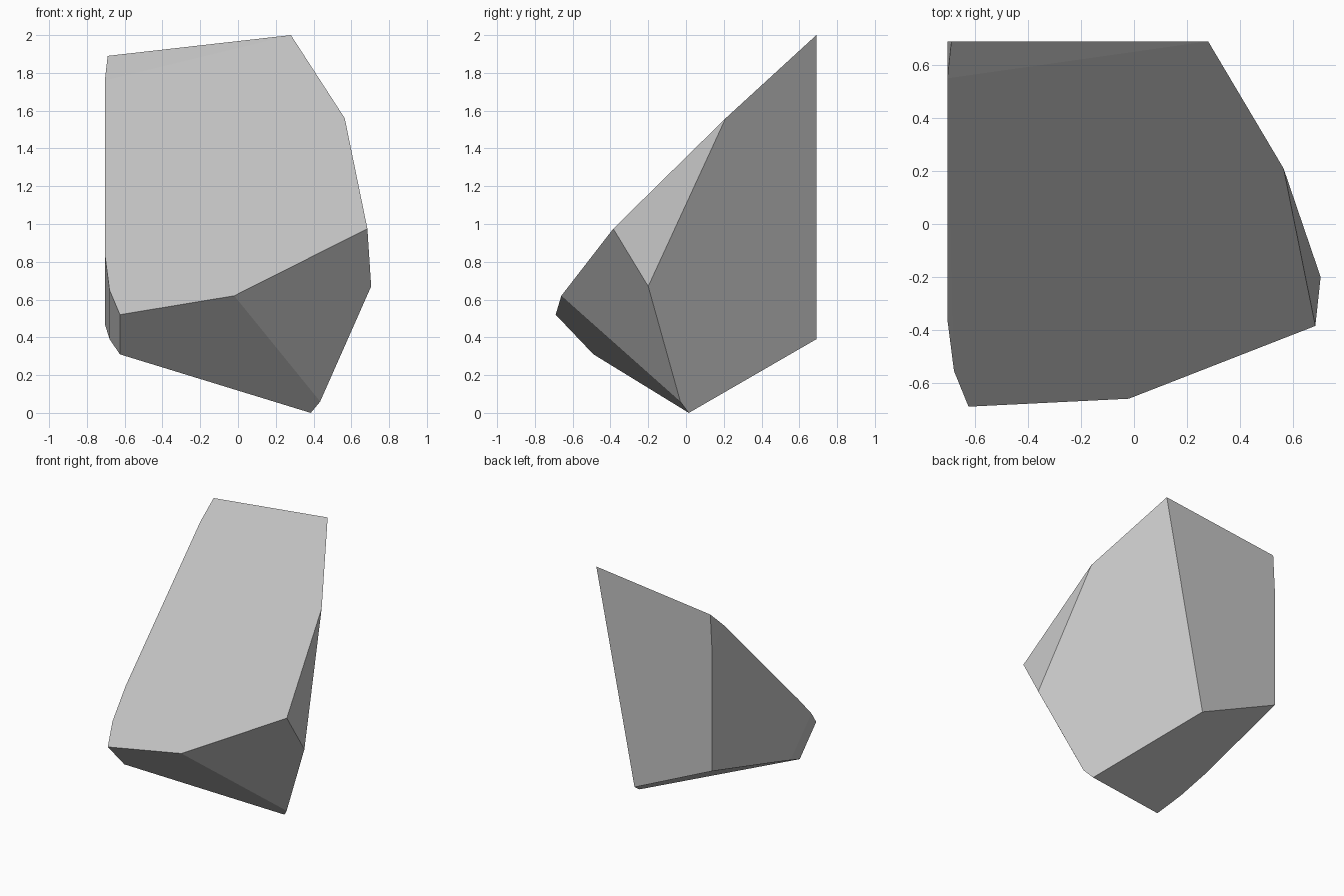
import bpy, bmesh, math

if "Cube" in bpy.data.objects:
    bpy.data.objects.remove(bpy.data.objects["Cube"])

stone = bpy.data.materials.new("stone_grey")
stone.diffuse_color = (0.55, 0.55, 0.55, 1)
stone.use_nodes = True
stone.node_tree.nodes["Principled BSDF"].inputs["Base Color"].default_value = stone.diffuse_color

# Corners of the faceted boulder
sloped_top = [(-0.69, 0.69, 1.89), (0.28, 0.69, 2.0), (0.565, 0.21, 1.56),
              (0.685, -0.385, 0.975), (-0.02, -0.66, 0.62), (-0.625, -0.69, 0.52),
              (-0.68, -0.555, 0.65), (-0.705, -0.36, 0.84), (-0.705, 0.55, 1.76)]
right_side = [(0.705, -0.20, 0.67), (0.435, -0.03, 0.06)]
underside = [(0.385, 0.015, 0.0), (-0.045, 0.69, 0.39), (-0.705, 0.69, 0.69),
             (-0.705, -0.064, 0.47), (-0.68, -0.30, 0.39), (-0.625, -0.49, 0.31)]
back_left = [(-0.705, 0.69, 1.61)]

# Boulder: convex hull, with nearly flat triangles merged into facets
bm = bmesh.new()
for p in sloped_top + right_side + underside + back_left:
    bm.verts.new(p)
bmesh.ops.convex_hull(bm, input=bm.verts[:])
bmesh.ops.dissolve_limit(bm, angle_limit=math.radians(2.5),
                         verts=bm.verts[:], edges=bm.edges[:])
bmesh.ops.recalc_face_normals(bm, faces=bm.faces[:])
mesh = bpy.data.meshes.new("boulder")
bm.to_mesh(mesh)
bm.free()
mesh.materials.append(stone)
bpy.context.collection.objects.link(bpy.data.objects.new("boulder", mesh))
